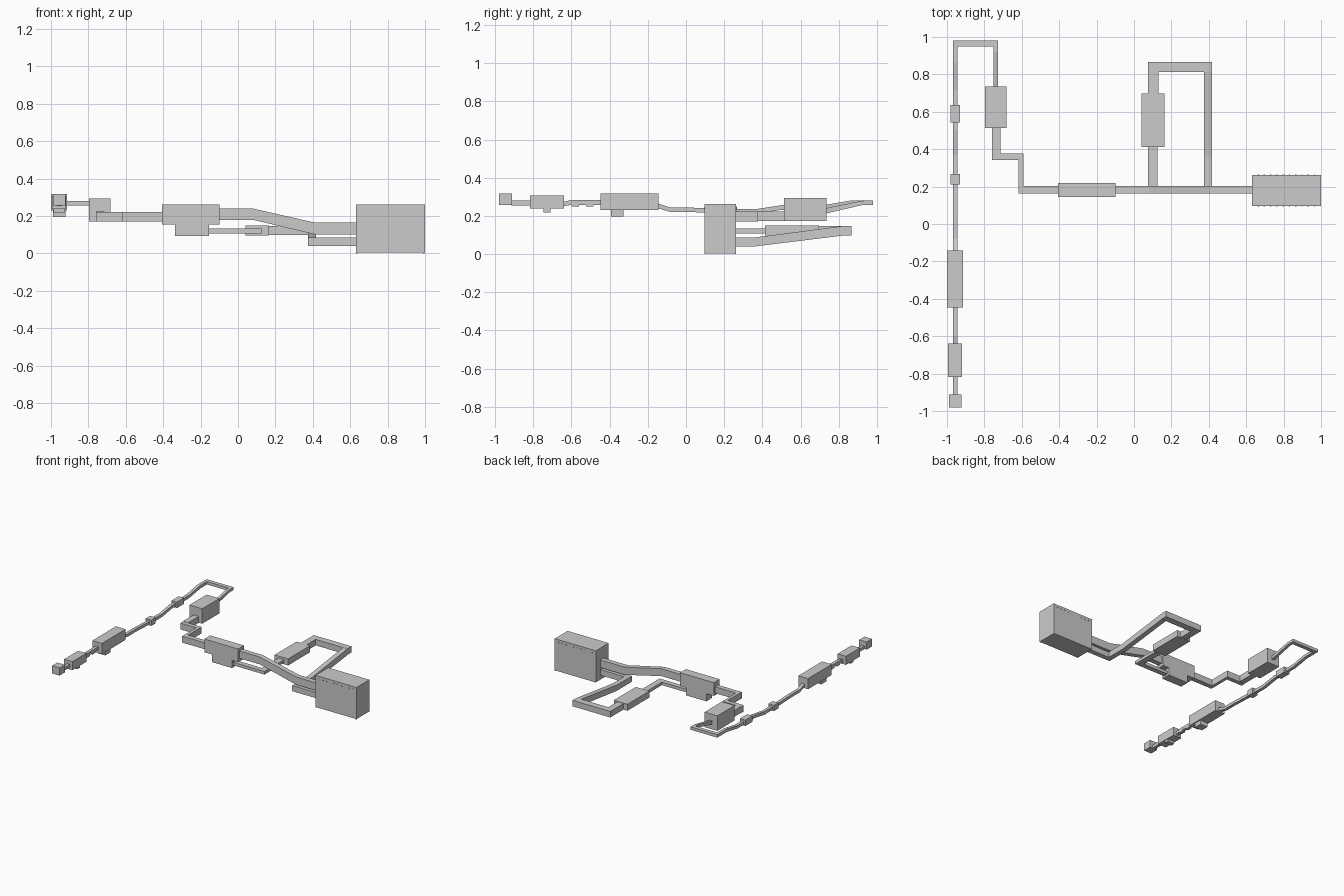
import bpy, bmesh


def duct(name, axis, span, stations):
    """Rectangular duct along axis; stations are (position, z_low, z_high)."""
    bm = bmesh.new()
    rings = []
    for p, lo, hi in stations:
        ring = []
        for s, z in ((span[0], lo), (span[1], lo), (span[1], hi), (span[0], hi)):
            ring.append(bm.verts.new((p, s, z) if axis == "x" else (s, p, z)))
        rings.append(ring)
    for a, b in zip(rings, rings[1:]):
        for i in range(4):
            j = (i + 1) % 4
            bm.faces.new((a[i], a[j], b[j], b[i]))
    bm.faces.new(rings[0])
    bm.faces.new(rings[-1])
    bmesh.ops.recalc_face_normals(bm, faces=bm.faces)
    mesh = bpy.data.meshes.new(name)
    bm.to_mesh(mesh)
    bm.free()
    obj = bpy.data.objects.new(name, mesh)
    bpy.context.collection.objects.link(obj)
    return obj


def box(name, x, y, z):
    return duct(name, "x", y, [(x[0], *z), (x[1], *z)])


# Large end chamber with small feet and a row of bolts on each long side
box("end_chamber", (0.63, 1.0), (0.097, 0.262), (0.004, 0.262))
for i, x in enumerate((0.632, 0.99)):
    for j, y in enumerate((0.098, 0.253)):
        box(f"chamber_foot_{i}{j}", (x, x + 0.008), (y, y + 0.008), (0, 0.006))
for i in range(10):
    x = 0.66 + i * 0.0335
    for side, y in (("front", 0.094), ("back", 0.26)):
        box(f"chamber_bolt_{side}_{i}", (x, x + 0.007), (y, y + 0.005), (0.236, 0.243))

# Main sloping duct and the stepped junction chamber
duct("main_duct", "x", (0.162, 0.203),
     [(-0.105, 0.18, 0.24), (0.08, 0.18, 0.24), (0.41, 0.102, 0.165), (0.635, 0.102, 0.165)])
box("junction_chamber", (-0.405, -0.10), (0.145, 0.22), (0.155, 0.263))
box("junction_lower_part", (-0.338, -0.155), (0.145, 0.22), (0.093, 0.156))

# Lower loop: out of the end chamber, up, across and back to the junction
box("loop_inlet", (0.375, 0.635), (0.162, 0.203), (0.04, 0.086))
duct("loop_rising_leg", "y", (0.375, 0.416),
     [(0.20, 0.04, 0.086), (0.36, 0.04, 0.087), (0.815, 0.096, 0.146)])
box("loop_cross_bar", (0.075, 0.416), (0.814, 0.867), (0.098, 0.147))
box("loop_return_leg", (0.075, 0.13), (0.695, 0.815), (0.098, 0.147))
box("loop_chamber", (0.04, 0.163), (0.413, 0.697), (0.097, 0.15))
box("loop_exit_leg", (0.075, 0.125), (0.162, 0.415), (0.108, 0.133))
box("loop_exit_run", (-0.157, 0.076), (0.162, 0.203), (0.108, 0.133))

# Zigzag passage to the upper chamber
box("zigzag_run", (-0.617, -0.404), (0.163, 0.202), (0.17, 0.222))
box("zigzag_leg", (-0.617, -0.592), (0.20, 0.378), (0.17, 0.222))
box("zigzag_cross", (-0.76, -0.592), (0.343, 0.378), (0.17, 0.222))
box("zigzag_entry", (-0.76, -0.713), (0.377, 0.52), (0.172, 0.224))
box("upper_chamber", (-0.797, -0.682), (0.513, 0.735), (0.172, 0.294))

# Rising return at the back
duct("back_leg", "y", (-0.75, -0.727),
     [(0.73, 0.212, 0.24), (0.92, 0.256, 0.279), (0.98, 0.256, 0.28)])
box("back_cross_bar", (-0.968, -0.727), (0.948, 0.98), (0.256, 0.28))

# Long narrow gallery down the left side, with small rooms on it
N = (-0.969, -0.944)
duct("gallery_back", "y", N,
     [(0.03, 0.22, 0.243), (0.20, 0.213, 0.237), (0.37, 0.211, 0.236),
      (0.50, 0.232, 0.256), (0.72, 0.232, 0.256), (0.86, 0.256, 0.28), (0.95, 0.256, 0.28)])
duct("gallery_middle", "y", N,
     [(-0.15, 0.241, 0.266), (-0.08, 0.22, 0.243), (0.03, 0.22, 0.243)])
duct("gallery_front", "y", N,
     [(-0.645, 0.25, 0.273), (-0.60, 0.258, 0.283), (-0.445, 0.258, 0.283)])
box("gallery_end_link", N, (-0.915, -0.815), (0.255, 0.28))
for i, y in enumerate((-0.60, -0.525)):
    box(f"gallery_sill_{i}", N, (y, y + 0.04), (0.248, 0.26))
box("small_room_back", (-0.98, -0.93), (0.543, 0.635), (0.222, 0.27))
box("small_room_front", (-0.98, -0.93), (0.212, 0.268), (0.203, 0.25))

# Three rooms at the front of the gallery
box("long_room", (-1.0, -0.913), (-0.447, -0.143), (0.23, 0.317))
box("long_room_pit", (-0.99, -0.922), (-0.393, -0.327), (0.196, 0.231))
box("middle_room", (-0.995, -0.92), (-0.817, -0.638), (0.238, 0.308))
box("middle_room_pit", (-0.987, -0.925), (-0.745, -0.71), (0.218, 0.239))
box("last_room", (-0.99, -0.922), (-0.98, -0.912), (0.256, 0.318))
